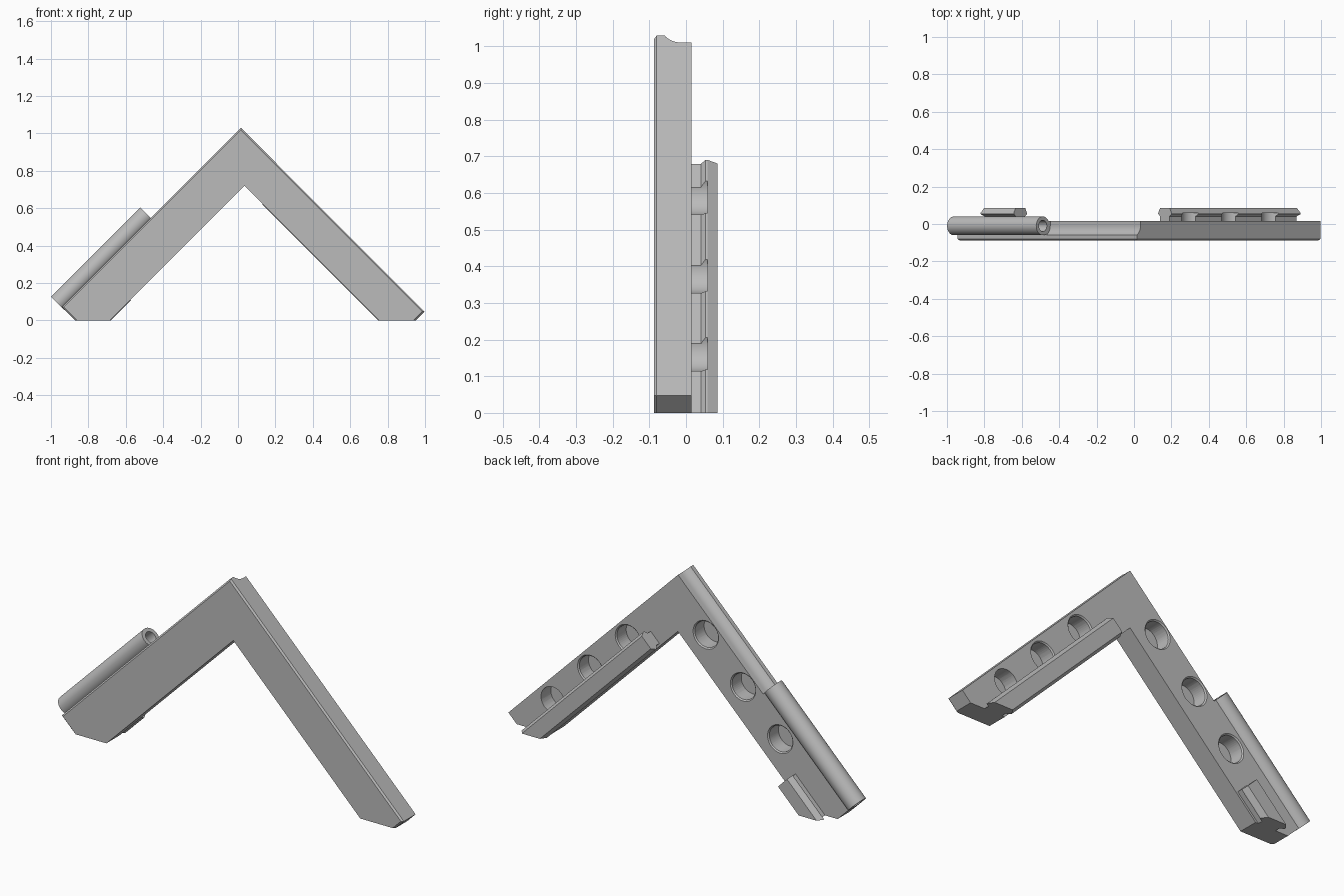
import bpy, bmesh, math
from mathutils import Vector

cube = bpy.data.objects.get("Cube")
if cube:
    bpy.data.objects.remove(cube, do_unlink=True)

grey = bpy.data.materials.new("plain_grey")
grey.use_nodes = True
grey.diffuse_color = (0.5, 0.5, 0.5, 1)
grey.node_tree.nodes["Principled BSDF"].inputs["Base Color"].default_value = (0.5, 0.5, 0.5, 1)

R2 = math.sqrt(2)
Y = Vector((0, 1, 0))
UP_RIGHT = Vector((1, 0, 1)) / R2      # along the right-hand-leaning arm, and its outward normal
UP_LEFT = Vector((-1, 0, 1)) / R2
FRONT, BACK = -0.088, 0.015


def finish(bm, name):
    bmesh.ops.recalc_face_normals(bm, faces=bm.faces)
    mesh = bpy.data.meshes.new(name)
    bm.to_mesh(mesh)
    bm.free()
    ob = bpy.data.objects.new(name, mesh)
    bpy.context.collection.objects.link(ob)
    mesh.materials.append(grey)
    return ob


def prism_bm(points, origin, u, v, sweep):
    """Sweep a 2D profile, laid out on axes u and v, along a vector."""
    bm = bmesh.new()
    ring = [bm.verts.new(origin + u * a + v * b) for a, b in points]
    face = bm.faces.new(ring)
    new = bmesh.ops.extrude_face_region(bm, geom=[face])["geom"]
    bmesh.ops.translate(bm, vec=sweep, verts=[g for g in new if isinstance(g, bmesh.types.BMVert)])
    return bm


def circle(radius, count=48):
    return [(radius * math.cos(math.tau * i / count), radius * math.sin(math.tau * i / count))
            for i in range(count)]


def cut(target, cutter):
    mod = target.modifiers.new("cut", 'BOOLEAN')
    mod.object, mod.operation, mod.solver = cutter, 'DIFFERENCE', 'EXACT'
    bpy.context.view_layer.objects.active = target
    bpy.ops.object.modifier_apply(modifier=mod.name)


def drop(ob):
    bpy.data.objects.remove(ob, do_unlink=True)


def arm_point(along, across):
    """Point from x + z and x - z."""
    return Vector(((along + across) / 2, 0, (along - across) / 2))


# Angled body with chamfered front outer edges
outline = [(0.015, 1.03), (0.997, 0.047), (0.95, 0), (0.755, 0),
           (0.035, 0.72), (-0.685, 0), (-0.87, 0), (-0.943, 0.072)]
bm = prism_bm(outline, Y * FRONT, Vector((1, 0, 0)), Vector((0, 0, 1)), Y * (BACK - FRONT))


def outer(v):
    return v.co.x + v.co.z > 0.94 or v.co.x - v.co.z < -0.86


edges = [e for e in bm.edges if all(v.co.y < FRONT + 0.001 and outer(v) for v in e.verts)
         and max(v.co.z for v in e.verts) > 0.01]
bmesh.ops.bevel(bm, geom=edges, offset=0.008, segments=1, affect='EDGES')
body = finish(bm, "angled_body")

# Hinge clearance channel along the upper outer edge
axis_y, axis_out, reach = -0.01, 0.028, 0.056
hinge_line = -1.015 - axis_out * R2
arc = [(axis_out - reach * math.sin(a), axis_y - reach * math.cos(a))
       for a in [math.pi / 2 * i / 10 for i in range(11)]]
channel = finish(prism_bm(arc + [(-axis_out, 0.05), (0.1, 0.05), (0.1, axis_y - reach)],
                          arm_point(0.08, -1.015), UP_LEFT, Y, UP_RIGHT * 1.0), "channel_cutter")
cut(body, channel)
drop(channel)

# Hinge barrel with bore
start = arm_point(-0.873, hinge_line) + Y * axis_y
length = 0.953 / R2
barrel = finish(prism_bm(circle(0.05), start, UP_LEFT, Y, UP_RIGHT * length), "hinge_barrel")
bore = finish(prism_bm(circle(0.03), start - UP_RIGHT * 0.05, UP_LEFT, Y,
                       UP_RIGHT * (length + 0.1)), "bore_cutter")
cut(body, bore)
cut(barrel, bore)
drop(bore)

# Undercut rails on the back, trimmed at the ground
half = [(0.035, 0.01), (0.035, 0.041), (0.05, 0.053), (0.05, 0.059), (0.036, 0.086)]
profile = half + [(-a, b) for a, b in reversed(half)]


def rail(name, top, across, down):
    bm = prism_bm(profile, top, across, Y, down)
    bmesh.ops.bisect_plane(bm, geom=bm.verts[:] + bm.edges[:] + bm.faces[:], plane_co=(0, 0, 0),
                           plane_no=(0, 0, -1), clear_outer=True)
    bmesh.ops.holes_fill(bm, edges=[e for e in bm.edges if e.is_boundary])
    return finish(bm, name)


long_rail = rail("long_rail", arm_point(0.82, -0.49), UP_RIGHT, UP_LEFT * -1.2)
short_rail = rail("short_rail", arm_point(-0.465, -0.75), UP_LEFT, UP_RIGHT * -0.4)

# Countersunk blind holes, three on each arm
X, Z = Vector((1, 0, 0)), Vector((0, 0, 1))
centres = [arm_point(0.925, -0.287 + 0.427 * i) for i in range(3)]
centres += [arm_point(0.622 - 0.422 * i, -0.868) for i in range(3)]
for c in centres:
    hole = finish(prism_bm(circle(0.066), c + Y * -0.065, X, Z, Y * 0.123), "hole_cutter")
    cut(body, hole)
    cut(long_rail, hole)
    drop(hole)
    bm = bmesh.new()
    bmesh.ops.create_cone(bm, cap_ends=True, segments=48, radius1=0.062, radius2=0.074, depth=0.012)
    for v in bm.verts:
        v.co = c + Vector((v.co.x, BACK - 0.004 + v.co.z, v.co.y))
    sink = finish(bm, "countersink_cutter")
    cut(body, sink)
    drop(sink)

# Smooth round surfaces, keep edges crisp
for ob in (body, barrel, long_rail, short_rail):
    bpy.ops.object.select_all(action='DESELECT')
    ob.select_set(True)
    bpy.context.view_layer.objects.active = ob
    bpy.ops.object.shade_smooth_by_angle(angle=math.radians(25))
